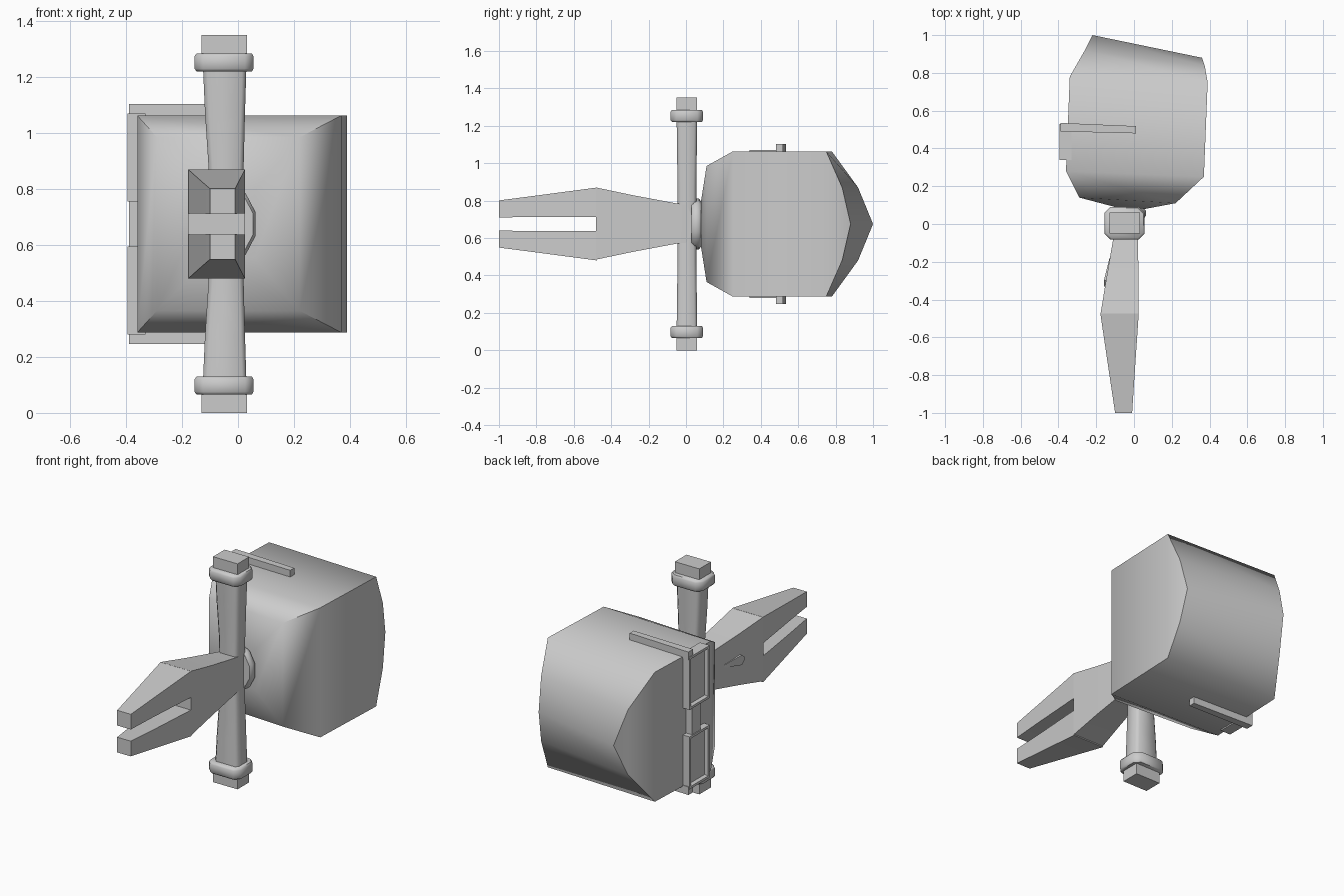
import bpy, bmesh, math
from mathutils import Vector

if "Cube" in bpy.data.objects:
    bpy.data.objects.remove(bpy.data.objects["Cube"])

MID = 0.675  # mirror plane height: the figure lies on its side


def finish(bm, name, angle):
    bmesh.ops.remove_doubles(bm, verts=bm.verts, dist=0.0005)
    bmesh.ops.recalc_face_normals(bm, faces=bm.faces)
    me = bpy.data.meshes.new(name)
    bm.to_mesh(me)
    bm.free()
    ob = bpy.data.objects.new(name, me)
    bpy.context.collection.objects.link(ob)
    bpy.ops.object.select_all(action='DESELECT')
    ob.select_set(True)
    bpy.context.view_layer.objects.active = ob
    bpy.ops.object.shade_smooth_by_angle(angle=math.radians(angle))
    return ob


def loft(name, rings, angle=50):
    """Skin a list of equal-length point rings and cap both ends."""
    bm = bmesh.new()
    vs = [[bm.verts.new(p) for p in r] for r in rings]
    n = len(rings[0])
    for a, b in zip(vs, vs[1:]):
        for i in range(n):
            j = (i + 1) % n
            bm.faces.new((a[i], a[j], b[j], b[i]))
    bm.faces.new(vs[0])
    bm.faces.new(vs[-1])
    return finish(bm, name, angle)


def rect_y(y, x0, x1, z0, z1):
    return [(x0, y, z0), (x1, y, z0), (x1, y, z1), (x0, y, z1)]


def rect_z(z, x0, x1, y0, y1, c=0.0):
    """Rectangle in a level plane, with corners cut by c."""
    if c == 0:
        return [(x0, y0, z), (x1, y0, z), (x1, y1, z), (x0, y1, z)]
    return [(x0 + c, y0, z), (x1 - c, y0, z), (x1, y0 + c, z), (x1, y1 - c, z),
            (x1 - c, y1, z), (x0 + c, y1, z), (x0, y1 - c, z), (x0, y0 + c, z)]


# head: face side (x, y), back side (x, y), half height in z
head = []
for xa, ya, xb, yb, h in [(-.10, .09, .06, .08, .12), (-.29, .14, .22, .11, .31),
                          (-.36, .28, .37, .25, .388), (-.34, .78, .39, .75, .388),
                          (-.26, .92, .375, .835, .195)]:
    head.append([(xa, ya, MID - h), (xb, yb, MID - h), (xb, yb, MID + h), (xa, ya, MID + h)])
bm = bmesh.new()
vs = [[bm.verts.new(p) for p in r] for r in head]
for a, b in zip(vs, vs[1:]):
    for i in range(4):
        j = (i + 1) % 4
        bm.faces.new((a[i], a[j], b[j], b[i]))
bm.faces.new(vs[0])
p = bm.verts.new((-.22, 1.0, MID))
q = bm.verts.new((.36, .88, MID))
t = vs[-1]
for f in [(t[0], t[1], q, p), (t[2], t[3], p, q), (t[3], t[0], p), (t[1], t[2], q)]:
    bm.faces.new(f)
finish(bm, "head", 60)

# collar
collar = []
for y, k in [(.03, .9), (.045, 1), (.07, 1), (.085, .85)]:
    collar.append([(-.03 + .098 * k * math.cos(a), y, MID + .135 * k * math.sin(a))
                   for a in (math.pi * (i + .5) / 5 for i in range(10))])
loft("collar", collar)

# torso, widening toward the hips
loft("torso", [rect_y(.055, -.09, .015, .58, .77),
               rect_y(-.05, -.105, .02, .57, .785),
               rect_y(-.28, -.145, .024, .527, .828),
               rect_y(-.48, -.178, .025, .485, .87)])

# small pointed tie on the chest
loft("tie", [rect_y(-.18, -.130, -.12, .667, .683),
             rect_y(-.30, -.160, -.14, .645, .705),
             rect_y(-.33, -.160, -.15, .67, .68)], 30)

# eyewear bridge
loft("bridge", [rect_y(.42, -.39, -.33, MID - .09, MID + .09),
                rect_y(.50, -.39, -.33, MID - .09, MID + .09)], 30)

for s, side in ((1, "upper"), (-1, "lower")):
    z = lambda d: MID + s * d
    # leg
    loft(side + "_leg", [rect_y(-.475, -.178, .025, z(.038), z(.195)),
                         rect_y(-.80, -.13, .003, z(.038), z(.152)),
                         rect_y(-1.0, -.10, -.01, z(.035), z(.126))])
    # arm, cuff and hand
    loft(side + "_arm", [rect_z(z(.0), -.10, .015, -.045, .055, .015),
                         rect_z(z(.20), -.105, .02, -.045, .055, .015),
                         rect_z(z(.40), -.118, .025, -.048, .058, .015),
                         rect_z(z(.56), -.125, .03, -.05, .06, .015)])
    loft(side + "_cuff", [rect_z(z(.545), -.148, .05, -.075, .085, .03),
                          rect_z(z(.555), -.155, .055, -.082, .09, .03),
                          rect_z(z(.60), -.155, .055, -.082, .09, .03),
                          rect_z(z(.61), -.148, .05, -.075, .085, .03)])
    loft(side + "_hand", [rect_z(z(.58), -.13, .032, -.05, .06),
                          rect_z(z(.675), -.13, .032, -.05, .06)], 30)
    # eyewear side bar
    bar = [(-.39, .49), (.01, .48), (.01, .518), (-.39, .535)]
    loft(side + "_side_bar", [[(x, y, z(d)) for x, y in bar] for d in (.38, .428)], 30)
    # lens frame with a recessed lens
    bm = bmesh.new()
    bmesh.ops.create_cube(bm, size=1)
    for v in bm.verts:
        v.co = Vector((-.3625 + .065 * v.co.x, .435 + .19 * v.co.y, z(.238) + .315 * v.co.z))
    front = min(bm.faces, key=lambda f: f.calc_center_median().x)
    bmesh.ops.inset_region(bm, faces=[front], thickness=.02)
    bmesh.ops.inset_region(bm, faces=[front], thickness=.008, depth=-.02)
    finish(bm, side + "_lens_frame", 30)
